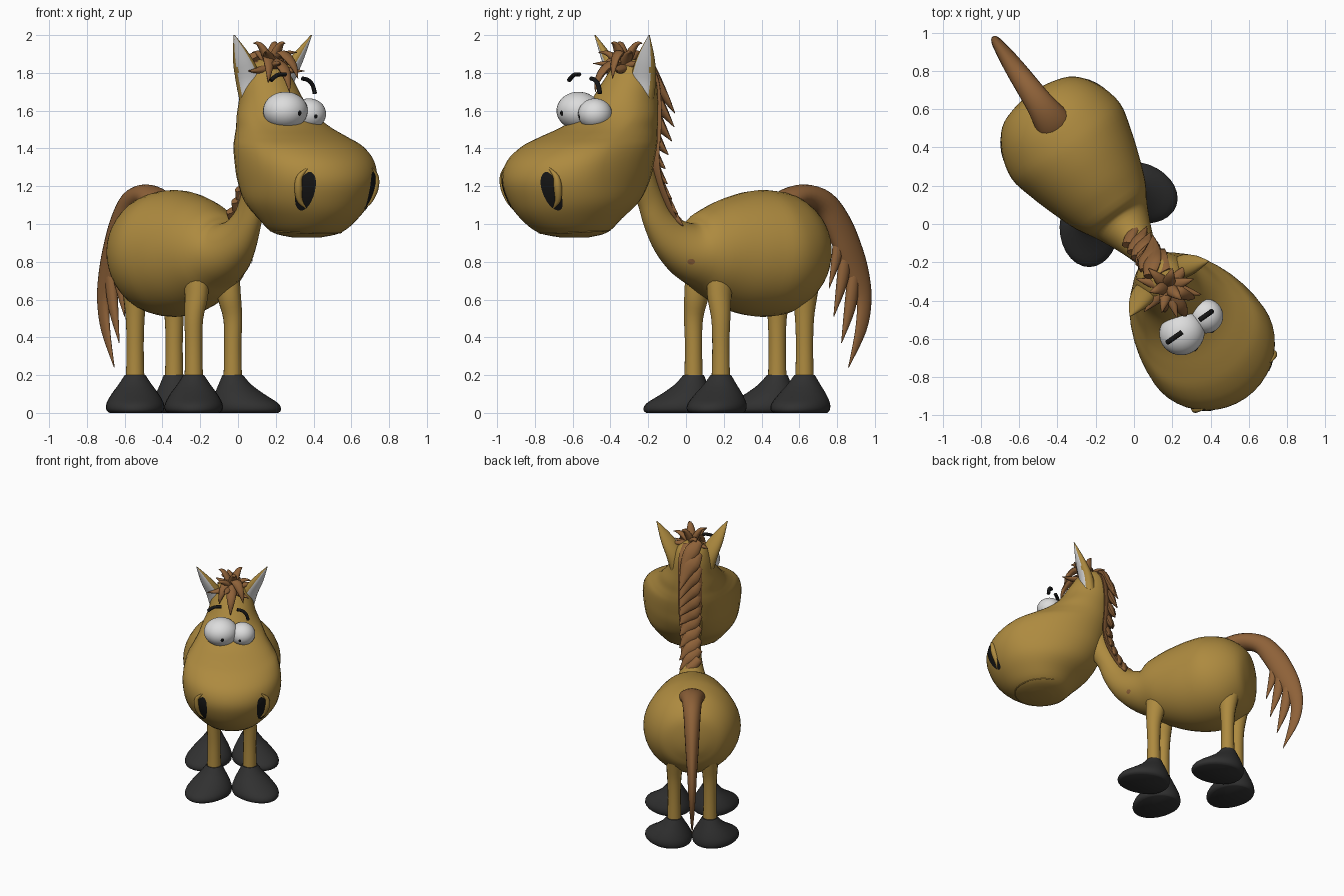
import bpy, bmesh, math
from mathutils import Vector, Matrix
from mathutils.bvhtree import BVHTree

if "Cube" in bpy.data.objects:
    bpy.data.objects.remove(bpy.data.objects["Cube"])


def material(name, r, g, b):
    mat = bpy.data.materials.new(name)
    mat.use_nodes = True
    mat.diffuse_color = (r, g, b, 1)
    shader = mat.node_tree.nodes["Principled BSDF"]
    shader.inputs["Base Color"].default_value = (r, g, b, 1)
    shader.inputs["Roughness"].default_value = 0.7
    return mat


GOLD = material("golden coat", .42, .255, .05)
BROWN = material("brown hair", .27, .12, .04)
HOOF = material("dark hoof", .03, .03, .03)
WHITE = material("eye white", .72, .72, .72)
BLACK = material("black", .008, .008, .008)

# The animal is built facing -y, then turned on the spot
TURN = Matrix.Rotation(math.radians(35), 4, "Z") @ Matrix.Translation((-.043, 0, 0))


def finish(bm, name, mat, inner=None, facing=None):
    """Turn a bmesh into a smooth object; return its search tree."""
    bmesh.ops.recalc_face_normals(bm, faces=bm.faces)
    if inner:
        for face in bm.faces:
            face.material_index = int(face.normal.dot(facing) > .78)
    tree = BVHTree.FromBMesh(bm)
    bm.transform(TURN)
    mesh = bpy.data.meshes.new(name)
    bm.to_mesh(mesh)
    bm.free()
    mesh.materials.append(mat)
    if inner:
        mesh.materials.append(inner)
    obj = bpy.data.objects.new(name, mesh)
    bpy.context.collection.objects.link(obj)
    bpy.ops.object.select_all(action="DESELECT")
    obj.select_set(True)
    bpy.context.view_layer.objects.active = obj
    bpy.ops.object.shade_smooth_by_angle(angle=math.radians(50))
    return tree


def smooth(rows, steps):
    """Catmull-Rom through rows of numbers."""
    out = []
    for i in range(len(rows) - 1):
        a, b, c, d = (rows[max(0, min(len(rows) - 1, i + k))] for k in (-1, 0, 1, 2))
        for s in range(steps):
            t = s / steps
            out.append([q + t / 2 * (r - p + t * (2*p - 5*q + 4*r - w + t * (3*q - p - 3*r + w)))
                        for p, q, r, w in zip(a, b, c, d)])
    return out + [list(rows[-1])]


def skin(rings, name, mat, **extra):
    """Bridge rings of points and close both ends."""
    bm = bmesh.new()
    loops = [[bm.verts.new(p) for p in ring] for ring in rings]
    n = len(loops[0])
    for low, high in zip(loops, loops[1:]):
        for i in range(n):
            j = (i + 1) % n
            bm.faces.new((low[i], low[j], high[j], high[i]))
    bm.faces.new(loops[0])
    bm.faces.new(loops[-1])
    return finish(bm, name, mat, **extra)


def angles(n):
    return [math.tau * i / n for i in range(n)]


def tube(name, rows, mat, side=(1, 0, 0), n=16, steps=4, **extra):
    """Sweep an ellipse along rows of x, y, z, side radius, depth radius."""
    rows = smooth(rows, steps)
    points = [Vector(r[:3]) for r in rows]
    rings = []
    for i, (p, row) in enumerate(zip(points, rows)):
        along = (points[min(i + 1, len(points) - 1)] - points[max(i - 1, 0)]).normalized()
        u = Vector(side)
        u = (u - along * u.dot(along)).normalized()
        v = along.cross(u)
        ru, rv = max(row[3], .002), max(row[4], .002)
        rings.append([p + u * math.cos(a) * ru + v * math.sin(a) * rv for a in angles(n)])
    return skin(rings, name, mat, **extra)


def slices(name, rows, mat, n=40, steps=4, place=Matrix()):
    """Stack egg outlines: z, front y, back y, widest y, half width."""
    rings = []
    for z, front, back, mid, wide in smooth(rows, steps):
        ring = []
        for a in angles(n):
            reach = (back - mid) if math.sin(a) > 0 else (mid - front)
            ring.append(place @ Vector((wide * math.cos(a), mid + reach * math.sin(a), z)))
        rings.append(ring)
    return skin(rings, name, mat)


def patch(name, tree, near, ru, rv, mat, lean=0):
    """Lay a thin oval on a surface."""
    spot, normal, *_ = tree.find_nearest(Vector(near))
    u = Vector((0, 0, 1)).cross(normal).normalized()
    v = normal.cross(u)
    rings = []
    for k in (.05, .3, .55, .8, 1):
        ring = []
        for a in angles(24):
            up = math.sin(a) * k * rv
            p = spot + u * (math.cos(a) * k * ru + lean * up) + v * up
            hit, out, *_ = tree.find_nearest(p)
            ring.append(hit + out * .004)
        rings.append(ring)
    skin(rings, name, mat)


def ellipsoid(name, centre, size, mat):
    bm = bmesh.new()
    bmesh.ops.create_uvsphere(bm, u_segments=32, v_segments=20, radius=1)
    bm.transform(Matrix.Translation(centre) @ Matrix.Diagonal((*size, 1)))
    return finish(bm, name, mat)


# Barrel running into the neck
body = tube("body", [(0, y, z, w, h) for y, z, w, h in (
    (.87, .86, .01, .01), (.855, .86, .12, .12), (.81, .86, .23, .22), (.7, .855, .31, .305),
    (.56, .845, .345, .335), (.42, .845, .315, .325), (.28, .85, .27, .285),
    (.15, .855, .22, .225), (.04, .865, .155, .155), (-.07, .93, .1, .115),
    (-.15, 1.025, .07, .088), (-.2, 1.13, .062, .076), (-.26, 1.25, .07, .08), (-.31, 1.4, .07, .08))],
    GOLD, n=40)
patch("chest_spot", body, (.12, -.02, .8), .02, .016, BROWN)

# Head with the heavy muzzle
head = slices("head", [
    (.928, -.76, -.62, -.7, .07), (.955, -.89, -.52, -.69, .18), (1.03, -.99, -.44, -.7, .26),
    (1.12, -1.05, -.33, -.72, .32), (1.23, -1.08, -.26, -.75, .345), (1.33, -1.045, -.23, -.74, .347),
    (1.41, -.95, -.21, -.68, .325), (1.46, -.845, -.2, -.6, .285), (1.51, -.72, -.195, -.52, .245),
    (1.57, -.62, -.19, -.44, .212), (1.65, -.55, -.185, -.38, .17), (1.75, -.48, -.19, -.34, .14),
    (1.83, -.42, -.22, -.32, .1), (1.87, -.36, -.28, -.32, .04)], GOLD)
lip = []
for i in range(15):
    a = math.radians(-130 + i * 260 / 14)
    near = Vector((.2 * math.sin(a), -.68 - .2 * math.cos(a), .945))
    lip.append((*head.find_nearest(near)[0], .004, .004))
tube("lower_lip", lip, GOLD, side=(0, 0, 1), n=8, steps=2)

for s, label in ((-1, "right"), (1, "left")):
    # Nostrils, each with a flared outer rim
    patch(label + "_nostril", head, (s * .222, -1, 1.17), .05, .115, BLACK, lean=-s * .25)
    rim = []
    for x, z, r in ((.225, 1.05, .004), (.265, 1.1, .016), (.28, 1.18, .022), (.262, 1.25, .016), (.21, 1.295, .004)):
        rim.append((*head.find_nearest(Vector((s * x, -1, z)))[0], r, r))
    tube(label + "_nostril_rim", rim, GOLD)

    # Pointed ears, pale on the open side
    facing = Vector((s * .57, -.82, 0))
    tube(label + "_ear", [
        (s * .095, -.32, 1.67, .065, .05), (s * .122, -.33, 1.77, .068, .045),
        (s * .182, -.355, 1.88, .048, .03), (s * .25, -.383, 2, .003, .003)],
        GOLD, side=facing.cross((0, 0, 1)), n=32, inner=WHITE, facing=facing)

    # Legs and splayed hooves
    for y, pair, tuck in ((.167, "front", .6), (.708, "back", .95)):
        x = s * .126
        tube(f"{pair}_{label}_leg", [
            (x, y, .17, .05, .05), (x, y, .35, .046, .046), (x, y, .5, .05, .052),
            (x * (.6 + tuck * .4), y + .005, .62, .06, .068),
            (x * (.4 + tuck * .6), y + .02, .74, .06, .075), (x * tuck, y + .04, .84, .03, .04)], GOLD)
        slices(f"{pair}_{label}_hoof", [
            (0, -.25, .1, -.05, .135), (.015, -.265, .11, -.06, .152), (.05, -.25, .11, -.05, .152),
            (.1, -.17, .095, -.03, .125), (.15, -.1, .075, -.01, .088), (.2, -.055, .055, 0, .055)],
            HOOF, n=28, steps=3,
            place=Matrix.Translation((x, y, 0)) @ Matrix.Rotation(s * math.radians(35), 4, "Z"))

# Uneven eyes with tiny pupils
right_eye = ellipsoid("right_eye", (-.078, -.61, 1.6), (.12, .115, .1), WHITE)
left_eye = ellipsoid("left_eye", (.075, -.61, 1.583), (.09, .09, .082), WHITE)
patch("right_pupil", right_eye, (-.06, -.8, 1.58), .012, .014, BLACK)
patch("left_pupil", left_eye, (.04, -.75, 1.56), .01, .011, BLACK)

# Floating brows
for label, path in (
        ("right", ((-.17, 1.76), (-.14, 1.782), (-.11, 1.792), (-.075, 1.792))),
        ("left", ((.035, 1.77), (.07, 1.762), (.1, 1.735), (.115, 1.69)))):
    tube(label + "_brow", [(x, -.607, z, .013, .011) for x, z in path], BLACK, side=(0, 1, 0), n=10)

# Tail: a thick root and a flat sweep ending in points
tube("tail", [(0, y, z, w, h) for y, z, w, h in (
    (.6, 1.02, .12, .09), (.67, 1.11, .1, .07), (.79, 1.15, .075, .06), (.92, 1.11, .062, .068),
    (1.01, 1, .054, .08), (1.08, .87, .045, .08), (1.14, .74, .035, .068),
    (1.18, .6, .027, .046), (1.16, .44, .017, .034), (1.08, .24, .002, .002))], BROWN, n=20)
for i, (y, z) in enumerate(((.955, .66), (.985, .51), (1.035, .37))):
    tube(f"tail_point_{i + 1}", [
        (0, y + .08, z + .36, .03, .035), (0, y + .055, z + .19, .024, .033), (0, y, z, .002, .002)],
        BROWN, n=12)

# Mane: a strip with overlapping slanted tufts
crest = [(.015, y, z, w, .018) for y, z, w in (
    (-.3, 1.86, .05), (-.225, 1.79, .08), (-.2, 1.65, .085), (-.2, 1.5, .085), (-.21, 1.36, .08),
    (-.185, 1.24, .07), (-.13, 1.12, .065), (-.075, 1.03, .055), (0, .96, .03))]
tube("mane", crest, BROWN, n=12)
spine = smooth(crest, 3)[2:-2:2]
for i, (x, y, z, w, h) in enumerate(spine):
    size = max(.45, 1.25 - .17 * i)
    tube(f"mane_tuft_{i + 1}", [
        (-.05, y - .02, z + .07, .03, .02), (0, y + .02 * size, z + .02, w * .75, .025),
        (.045, y + .05 * size, z - .05 * size, w * .5, .02),
        (.09, y + .1 * size, z - .15 * size, .002, .002)], BROWN, n=10, steps=3)

# Forelock: spikes bursting from the poll
for i in range(12):
    a = math.tau * i / 12 + .2
    out = Vector((math.cos(a), math.sin(a), 0))
    reach = (.17, .1, .18, .14)[i % 4]
    lift = (.02, .13, -.02, .08)[i % 4]
    rows = []
    for t, width in ((0, .035), (.35, .032), (.7, .018), (1, .002)):
        p = Vector((0, -.37, 1.83)) + out * reach * t
        p.z += lift * math.sin(t * 1.8)
        rows.append((*p, width, width * .7))
    tube(f"forelock_{i + 1}", rows, BROWN, side=(-out.y, out.x, 0), n=10, steps=3)
for i, (x, y, z) in enumerate(((-.09, -.47, 1.75), (-.01, -.55, 1.7), (.08, -.5, 1.77))):
    tube(f"fringe_{i + 1}", [
        (0, -.38, 1.87, .03, .02), (x * .4, y + .07, z + .13, .035, .02),
        (x * .8, y + .02, z + .07, .022, .015), (x, y, z, .002, .002)], BROWN, n=10)
